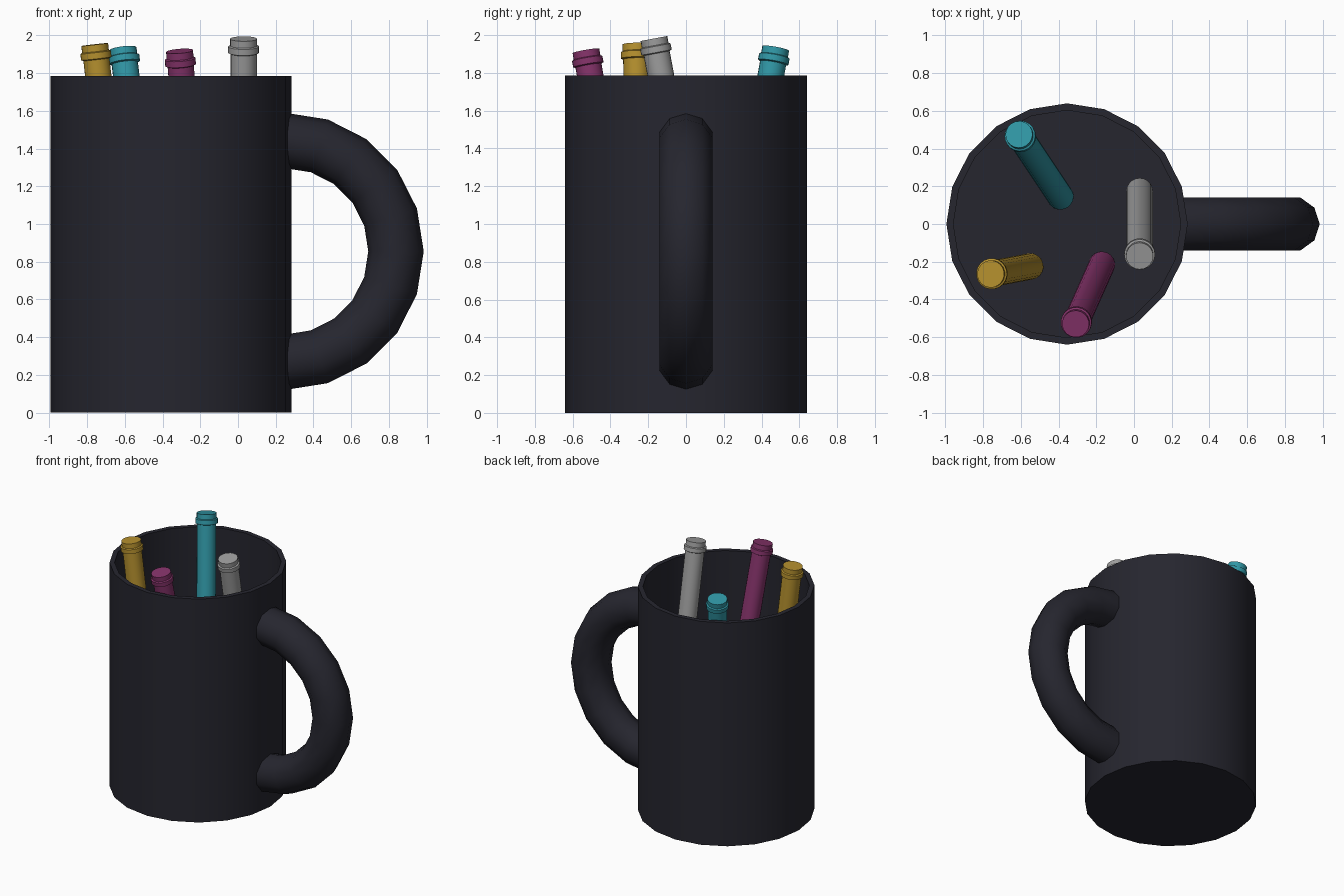
import bpy, bmesh, math
from mathutils import Vector, Matrix

if "Cube" in bpy.data.objects:
    bpy.data.objects.remove(bpy.data.objects["Cube"])


def material(name, rgb):
    m = bpy.data.materials.new(name)
    m.diffuse_color = (*rgb, 1)
    m.use_nodes = True
    m.node_tree.nodes["Principled BSDF"].inputs["Base Color"].default_value = m.diffuse_color
    return m


def finish(name, bm, mat):
    bmesh.ops.recalc_face_normals(bm, faces=bm.faces)
    me = bpy.data.meshes.new(name)
    bm.to_mesh(me)
    bm.free()
    me.materials.append(mat)
    ob = bpy.data.objects.new(name, me)
    bpy.context.collection.objects.link(ob)
    bpy.ops.object.select_all(action='DESELECT')
    ob.select_set(True)
    bpy.context.view_layer.objects.active = ob
    bpy.ops.object.shade_smooth_by_angle(angle=math.radians(40))
    return ob


def skin(bm, rings):
    """Bridge rings of equal size and cap both ends."""
    loops = [[bm.verts.new(p) for p in ring] for ring in rings]
    n = len(loops[0])
    for a, b in zip(loops, loops[1:]):
        for i in range(n):
            j = (i + 1) % n
            bm.faces.new((a[i], a[j], b[j], b[i]))
    bm.faces.new(loops[0])
    bm.faces.new(loops[-1])


def lathe(name, profile, sides, mat, matrix):
    bm = bmesh.new()
    skin(bm, [[matrix @ Vector((r * math.cos(2 * math.pi * i / sides),
                                r * math.sin(2 * math.pi * i / sides), z))
               for i in range(sides)] for r, z in profile])
    return finish(name, bm, mat)


dark = material("charcoal", (0.019, 0.019, 0.028))
CUP_X = -0.355

# Cup: outer wall, flat rim, inner wall and floor
lathe("cup", [(0.64, 0), (0.64, 1.785), (0.603, 1.785), (0.603, 0.08)],
      20, dark, Matrix.Translation((CUP_X, 0, 0)))

# Handle: half torus whose ends sit in the cup wall
rings = []
for k in range(11):
    a = math.radians(-90 + 18 * k)
    ring = []
    for i in range(10):
        t = 2 * math.pi * i / 10
        d = 0.588 + 0.147 * math.cos(t)
        ring.append((0.25 + d * math.cos(a), 0.147 * math.sin(t), 0.855 + d * math.sin(a)))
    rings.append(ring)
bm = bmesh.new()
skin(bm, rings)
finish("handle", bm, dark)

# Pens: leaning barrels with a raised band just below the top
pens = [
    ("gold", (0.47, 0.285, 0.028), (-0.55, -0.225, 0.1), (-0.76, -0.265, 1.952)),
    ("teal", (0.03, 0.31, 0.38), (-0.39, 0.145, 0.1), (-0.61, 0.475, 1.93)),
    ("magenta", (0.235, 0.033, 0.145), (-0.17, -0.215, 0.1), (-0.31, -0.53, 1.917)),
    ("grey", (0.34, 0.34, 0.34), (0.03, 0.175, 0.14), (0.03, -0.17, 1.982)),
]
for name, rgb, foot, top in pens:
    foot, top = Vector(foot), Vector(top)
    axis = top - foot
    n = axis.length
    matrix = Matrix.Translation(foot) @ axis.to_track_quat('Z', 'Y').to_matrix().to_4x4()
    profile = [(0.07, 0), (0.07, n - 0.08), (0.082, n - 0.075),
               (0.082, n - 0.042), (0.072, n - 0.037), (0.072, n)]
    lathe(name + "_pen", profile, 20, material(name, rgb), matrix)
